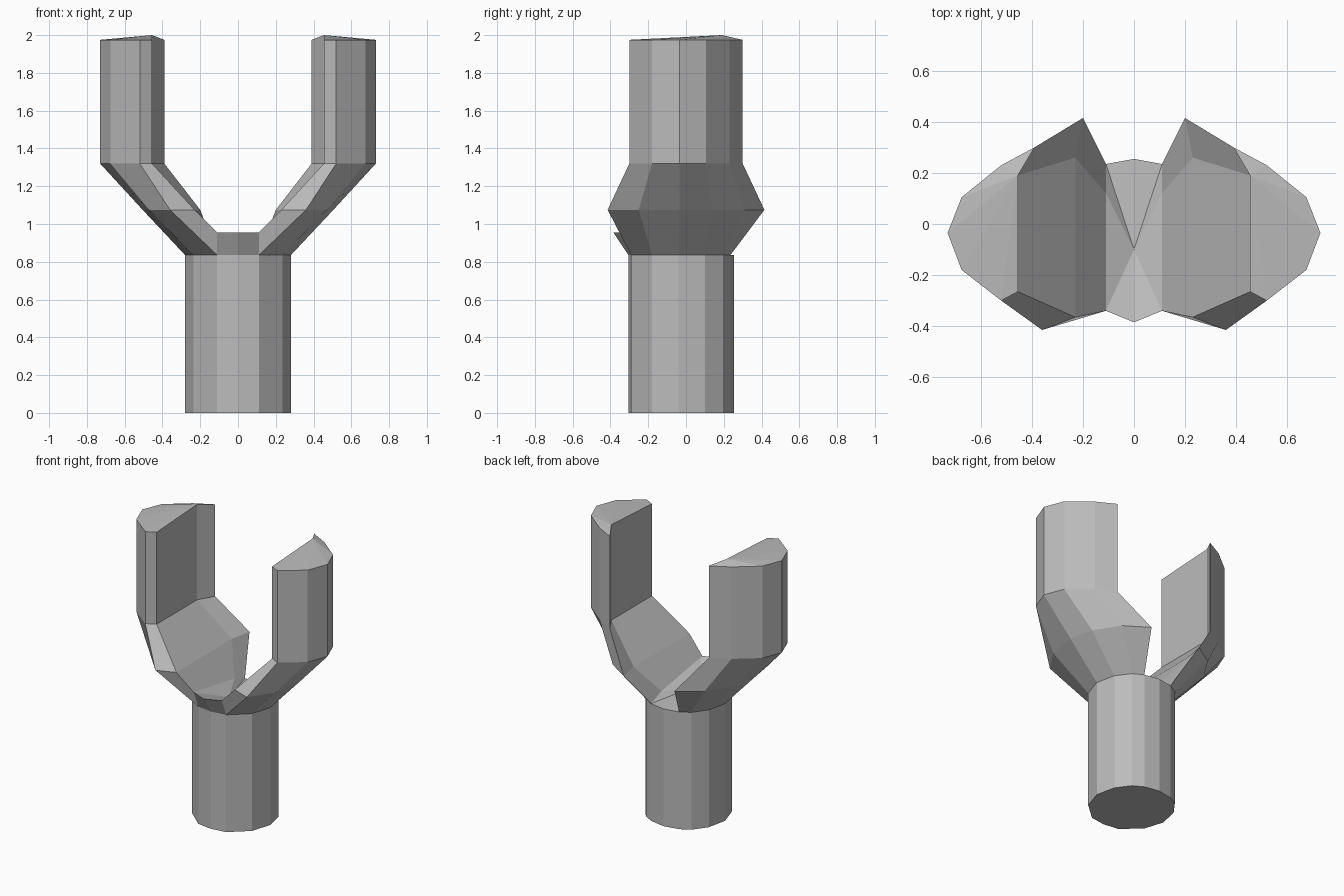
import bpy
import bmesh

cube = bpy.data.objects.get("Cube")
if cube:
    bpy.data.objects.remove(cube)

# One flat grey
grey = bpy.data.materials.new("plain_grey")
grey.use_nodes = True
colour = (0.5, 0.5, 0.5, 1.0)
grey.diffuse_color = colour
grey.node_tree.nodes["Principled BSDF"].inputs["Base Color"].default_value = colour

SHAFT_TOP = 0.835
KNEE = 1.075
ARM_BASE = 1.32
ARM_TOP = 1.975

bm = bmesh.new()


def ring(points, z):
    return [bm.verts.new((x, y, z)) for x, y in points]


def loft(lower, upper, closed):
    n = len(lower)
    for i in range(n if closed else n - 1):
        j = (i + 1) % n
        bm.faces.new((lower[i], lower[j], upper[j], upper[i]))


def fan(hub, rim):
    for a, b in zip(rim, rim[1:]):
        bm.faces.new((hub, a, b))


# Shaft, half of its outline from front to back
half_round = [(0, -0.305), (0.11, -0.29), (0.235, -0.18), (0.28, -0.04),
              (0.25, 0.10), (0.18, 0.195), (0.11, 0.235), (0, 0.255)]
foot = ring(half_round, 0)
collar = ring(half_round, SHAFT_TOP)
loft(foot, collar, False)
bm.faces.new(foot)

# Prong, lofted from the collar through the flared knee to the upright arm
inner_front = bm.verts.new((0.11, -0.34, 0.955))
inner_back = bm.verts.new((0.11, 0.12, 0.88))
root = [inner_front] + collar[1:7] + [inner_back]
knee = ring([(0.23, -0.365), (0.36, -0.415), (0.47, -0.25), (0.505, -0.035),
             (0.47, 0.14), (0.36, 0.31), (0.20, 0.415), (0.23, 0.26)], KNEE)
arm = [(0.455, -0.265), (0.52, -0.30), (0.675, -0.18), (0.73, -0.035),
       (0.675, 0.105), (0.52, 0.23), (0.39, 0.30), (0.455, 0.19)]
arm_base = ring(arm, ARM_BASE)
arm_top = ring(arm, ARM_TOP)
arm_top[-1].co.z = 2.0
for lower, upper in ((root, knee), (knee, arm_base), (arm_base, arm_top)):
    loft(lower, upper, True)
fan(arm_top[-1], arm_top[:-1])

# Saddle between the prongs, with a raised front lip
lip = bm.verts.new((0, -0.385, 0.955))
bm.faces.new((collar[0], collar[1], inner_front, lip))
hollow = bm.verts.new((0, -0.10, 0.86))
fan(hollow, [lip, inner_front, inner_back, collar[6], collar[7]])

# Mirror the half and weld it along the middle
copy = bmesh.ops.duplicate(bm, geom=bm.verts[:] + bm.edges[:] + bm.faces[:])
for item in copy["geom"]:
    if isinstance(item, bmesh.types.BMVert):
        item.co.x = -item.co.x
bmesh.ops.remove_doubles(bm, verts=bm.verts[:], dist=0.0001)
bmesh.ops.recalc_face_normals(bm, faces=bm.faces[:])

mesh = bpy.data.meshes.new("forked_post")
bm.to_mesh(mesh)
bm.free()
mesh.materials.append(grey)
post = bpy.data.objects.new("forked_post", mesh)
bpy.context.collection.objects.link(post)
